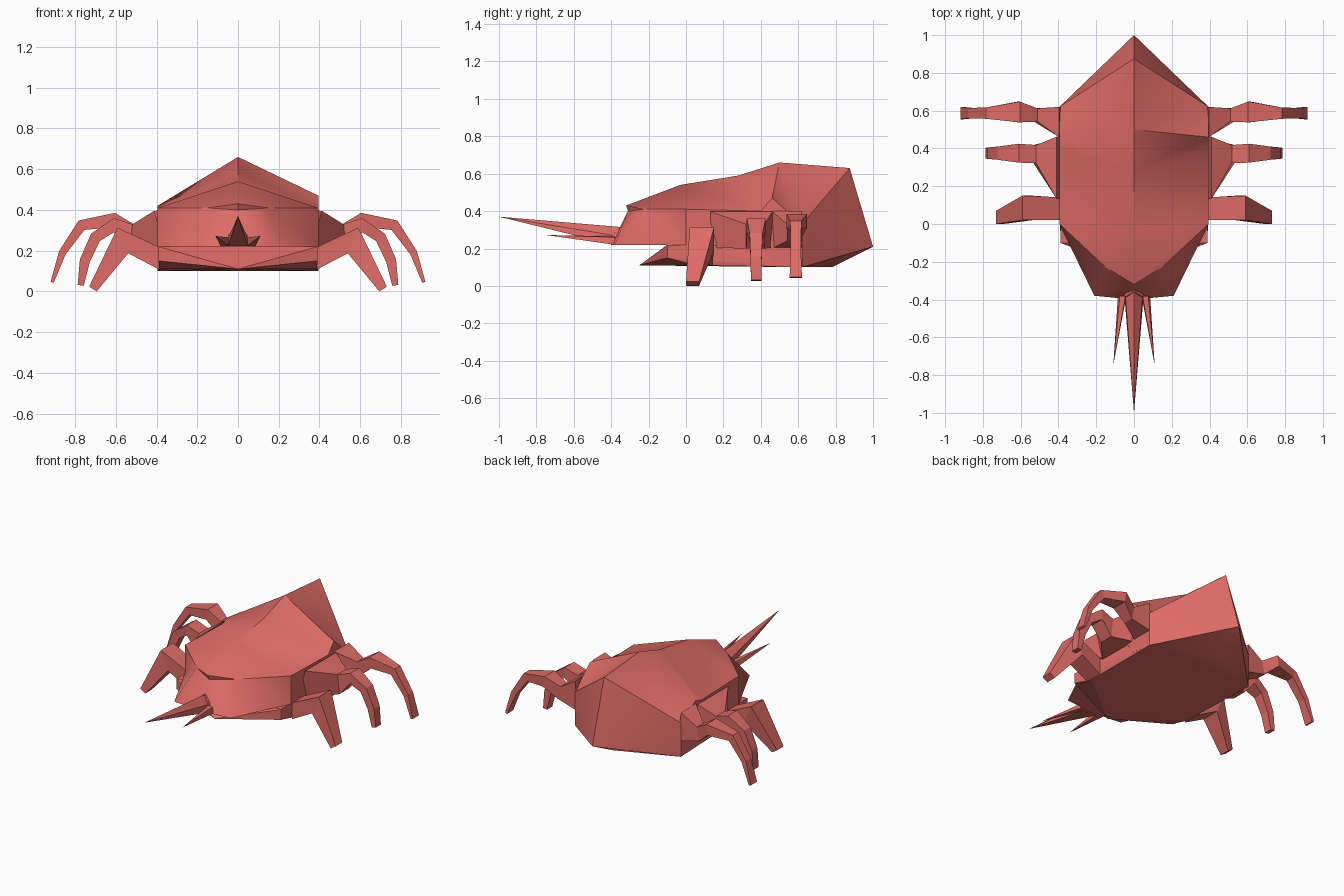
import bpy, bmesh, math
from mathutils import Vector

if "Cube" in bpy.data.objects:
    bpy.data.objects.remove(bpy.data.objects["Cube"])

mat = bpy.data.materials.new("coral red")
mat.diffuse_color = (0.74, 0.15, 0.132, 1)
mat.use_nodes = True
mat.node_tree.nodes["Principled BSDF"].inputs["Base Color"].default_value = mat.diffuse_color


def finish(bm, name, smooth=None):
    bmesh.ops.remove_doubles(bm, verts=bm.verts, dist=0.0005)
    bmesh.ops.recalc_face_normals(bm, faces=bm.faces)
    me = bpy.data.meshes.new(name)
    bm.to_mesh(me)
    bm.free()
    me.materials.append(mat)
    ob = bpy.data.objects.new(name, me)
    bpy.context.collection.objects.link(ob)
    if smooth:
        bpy.ops.object.select_all(action='DESELECT')
        bpy.context.view_layer.objects.active = ob
        ob.select_set(True)
        bpy.ops.object.shade_smooth_by_angle(angle=math.radians(smooth))
    return ob


def face(bm, *pts):
    bm.faces.new([bm.verts.new(p) for p in pts])


def quad(bm, a, b, c, d):
    face(bm, a, b, c)
    face(bm, a, c, d)


# Shell, side walls and head block: strips from the ridge to the rim to the skirt
ridge = [(0, -.32, .43), (0, -.03, .54), (0, .28, .59), (0, .5, .66), (0, .875, .63)]
bm = bmesh.new()
for s in (-1, 1):
    hip = .47 if s > 0 else .42
    rim = [(s*.15, -.23, .41), (s*.395, 0, .41), (s*.395, .4, .40), (s*.395, .46, hip), (s*.395, .62, .33)]
    low = [(s*.21, -.38, .22), (s*.395, 0, .22), (s*.395, .4, .21), (s*.395, .46, .12), (s*.395, .62, .1)]
    for i in range(4):
        quad(bm, ridge[i], ridge[i+1], rim[i+1], rim[i])
        quad(bm, rim[i], rim[i+1], low[i+1], low[i])
        c0, c1 = (0, low[i][1], low[i][2]), (0, low[i+1][1], low[i+1][2])
        if i == 0:
            c0 = (0, -.40, .22)
        quad(bm, low[i], low[i+1], c1, c0)
    # head front
    brow, chin = (0, -.31, .40), (0, -.40, .22)
    face(bm, ridge[0], rim[0], brow)
    quad(bm, brow, rim[0], low[0], chin)
    # pointed tail
    tip, keel = (0, 1, .21), (0, .78, .1)
    face(bm, ridge[4], rim[4], tip)
    face(bm, rim[4], low[4], tip)
    face(bm, low[4], keel, tip)
    face(bm, low[4], keel, (0, .62, .1))
finish(bm, "shell_body", 42)

# Flat belly under the body
bm = bmesh.new()
half = [(.39, -.1, .22), (.39, -.1, .15), (.385, .05, .11), (.385, .1, .22),
        (.385, .6, .2), (.395, .62, .1), (0, .78, .1), (0, -.25, .11)]
for x, y, z in half:
    for s in (-1, 1):
        bm.verts.new((s*x, y, z))
bmesh.ops.remove_doubles(bm, verts=bm.verts, dist=0.0005)
bmesh.ops.convex_hull(bm, input=bm.verts)
finish(bm, "belly")


# Legs: four-sided tubes along a bent path; each point is x, y, z, half width, half height
def leg(name, path, s):
    bm = bmesh.new()
    rings = []
    for i, (x, y, z, w, h) in enumerate(path):
        a, b = path[max(i-1, 0)], path[min(i+1, len(path)-1)]
        d = Vector((b[0]-a[0], 0, b[2]-a[2])).normalized()
        n = Vector((-d.z, 0, d.x)) * h
        ring = []
        for sy, sn in ((-1, -1), (1, -1), (1, 1), (-1, 1)):
            ring.append(bm.verts.new((s*(x + sn*n.x), y + sy*w, z + sn*n.z)))
        rings.append(ring)
    for r, q in zip(rings, rings[1:]):
        for k in range(4):
            bm.faces.new((r[k], r[(k+1) % 4], q[(k+1) % 4], q[k]))
    bm.faces.new(rings[0])
    bm.faces.new(rings[-1])
    finish(bm, name)


legs = {
    "front_leg": [(.37, .08, .155, .06, .05), (.565, .085, .25, .065, .068), (.712, .035, .012, .035, .022)],
    "middle_leg": [(.385, .297, .30, .165, .1), (.525, .37, .265, .048, .065), (.61, .375, .325, .05, .035),
                   (.70, .375, .265, .035, .028), (.752, .375, .15, .03, .025), (.772, .375, .03, .028, .015)],
    "hind_leg": [(.385, .54, .30, .08, .1), (.52, .577, .285, .035, .045), (.61, .593, .35, .055, .036),
                 (.768, .587, .325, .03, .027), (.862, .587, .19, .027, .018), (.912, .587, .045, .033, .008)],
}
for name, path in legs.items():
    for s, side in ((-1, "left"), (1, "right")):
        leg(side + "_" + name, path, s)


# Horns: spikes from a small base to a tip
def spike(name, base, tip):
    bm = bmesh.new()
    t = bm.verts.new(tip)
    vs = [bm.verts.new(p) for p in base]
    bm.faces.new(vs)
    for a, b in zip(vs, vs[1:] + vs[:1]):
        bm.faces.new((a, b, t))
    finish(bm, name)


spike("centre_horn", [(-.05, -.39, .22), (.05, -.39, .22), (.045, -.385, .27), (0, -.35, .315), (-.045, -.385, .27)],
      (0, -1, .37))
for s, side in ((-1, "left"), (1, "right")):
    spike(side + "_jaw", [(s*.04, -.38, .22), (s*.085, -.38, .22), (s*.075, -.38, .26), (s*.045, -.38, .265)],
          (s*.11, -.75, .272))

# Raised brow where the centre horn joins the head
bm = bmesh.new()
for p in ((.06, -.40, .22), (.045, -.385, .28), (.005, -.36, .315), (.005, -.3, .32), (.07, -.3, .22)):
    for s in (-1, 1):
        bm.verts.new((s*p[0], p[1], p[2]))
bmesh.ops.convex_hull(bm, input=bm.verts)
finish(bm, "horn_base")
